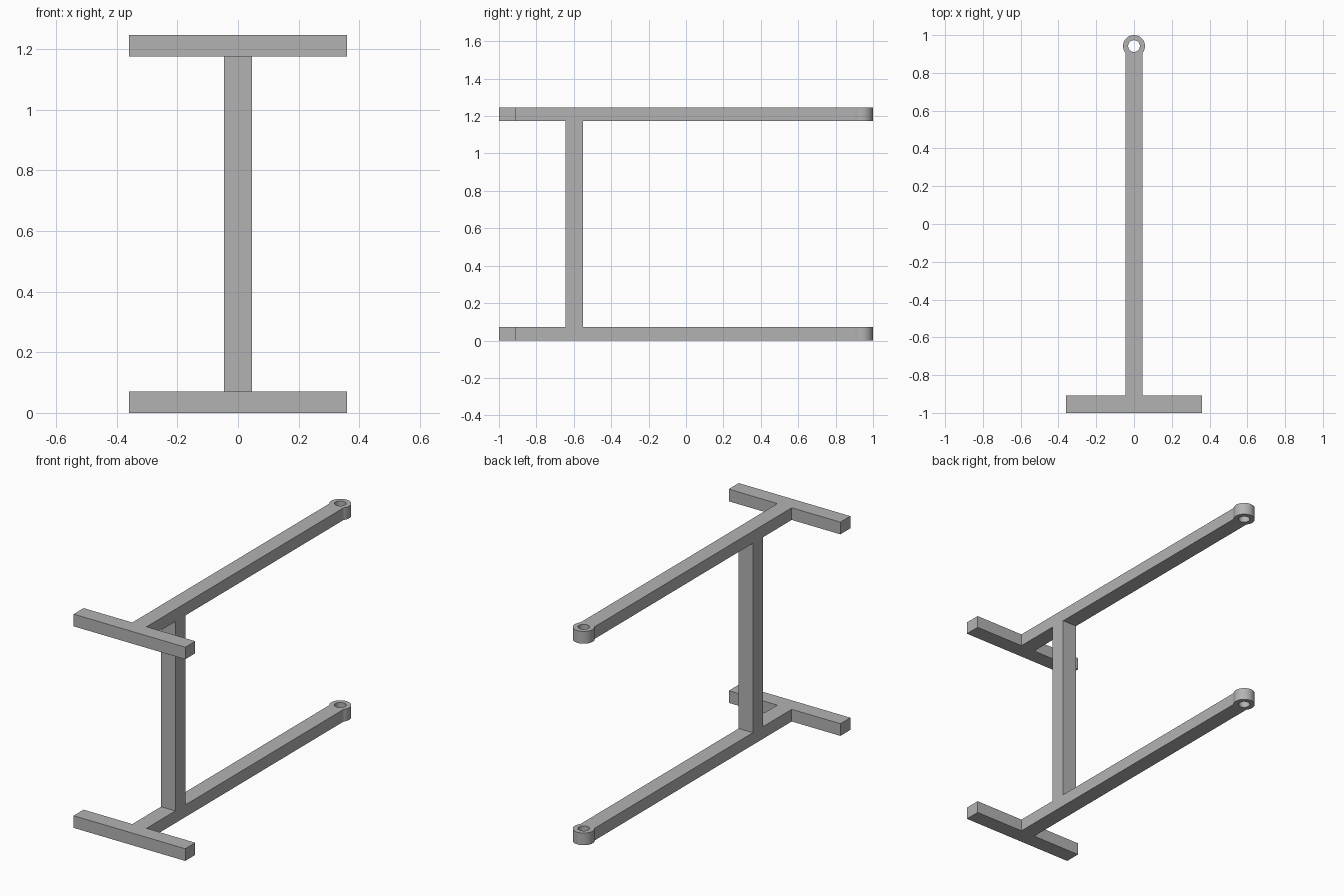
import bpy, bmesh, math

cube = bpy.data.objects.get("Cube")
if cube:
    bpy.data.objects.remove(cube, do_unlink=True)

HALF = 0.046          # half width of every bar
THICK = 0.071         # thickness of the flat frames
HEIGHT = 1.246
BAR = 0.36            # half length of the crossbar
EYE_Y, EYE_R, HOLE_R = 0.942, 0.058, 0.031

grey = bpy.data.materials.new("plain_grey")
grey.use_nodes = True
colour = (0.45, 0.45, 0.45, 1)
grey.diffuse_color = colour
grey.node_tree.nodes["Principled BSDF"].inputs["Base Color"].default_value = colour


def arc(radius, start, end, steps):
    """Points on a circle round the eye centre."""
    angles = [start + (end - start) * i / steps for i in range(steps + 1)]
    return [(radius * math.cos(a), EYE_Y + radius * math.sin(a)) for a in angles]


def add_mesh(name, mesh):
    obj = bpy.data.objects.new(name, mesh)
    mesh.materials.clear()
    mesh.materials.append(grey)
    bpy.context.collection.objects.link(obj)
    return obj


def frame(name, z):
    """T-shaped bar ending in a pierced round eye, cut from one outline."""
    bar_back = -1 + 2 * HALF
    neck = math.asin(HALF / EYE_R)
    outline = [(-HALF, bar_back), (-BAR, bar_back), (-BAR, -1),
               (BAR, -1), (BAR, bar_back), (HALF, bar_back)]
    outline += arc(EYE_R, neck - math.pi / 2, 1.5 * math.pi - neck, 40)
    hole = arc(HOLE_R, 0, math.tau, 40)[:-1]

    curve = bpy.data.curves.new(name + "_outline", "CURVE")
    curve.dimensions = "2D"
    curve.fill_mode = "BOTH"
    curve.extrude = THICK / 2
    for points in (outline, hole):
        spline = curve.splines.new("POLY")
        spline.points.add(len(points) - 1)
        for p, (x, y) in zip(spline.points, points):
            p.co = (x, y, 0, 1)
        spline.use_cyclic_u = True
    source = bpy.data.objects.new(name + "_outline", curve)
    bpy.context.collection.objects.link(source)
    bpy.context.view_layer.update()
    depsgraph = bpy.context.evaluated_depsgraph_get()
    mesh = bpy.data.meshes.new_from_object(source.evaluated_get(depsgraph))
    bpy.data.objects.remove(source, do_unlink=True)

    # weld the caps to the walls
    bm = bmesh.new()
    bm.from_mesh(mesh)
    bmesh.ops.remove_doubles(bm, verts=bm.verts, dist=0.0001)
    bmesh.ops.recalc_face_normals(bm, faces=bm.faces)
    bm.to_mesh(mesh)
    bm.free()
    obj = add_mesh(name, mesh)
    obj.location.z = z
    return obj


frames = [frame("lower_frame", THICK / 2), frame("upper_frame", HEIGHT - THICK / 2)]

# round the eyes, keep the bar edges crisp
bpy.ops.object.select_all(action="DESELECT")
for obj in frames:
    obj.select_set(True)
bpy.context.view_layer.objects.active = frames[0]
bpy.ops.object.shade_smooth_by_angle(angle=math.radians(30))

# upright post joining the two frames
bm = bmesh.new()
bmesh.ops.create_cube(bm, size=1)
bmesh.ops.scale(bm, vec=(2 * HALF, 2 * HALF, HEIGHT - 2 * THICK), verts=bm.verts)
mesh = bpy.data.meshes.new("post")
bm.to_mesh(mesh)
bm.free()
post = add_mesh("post", mesh)
post.location = (0, -0.597, HEIGHT / 2)
